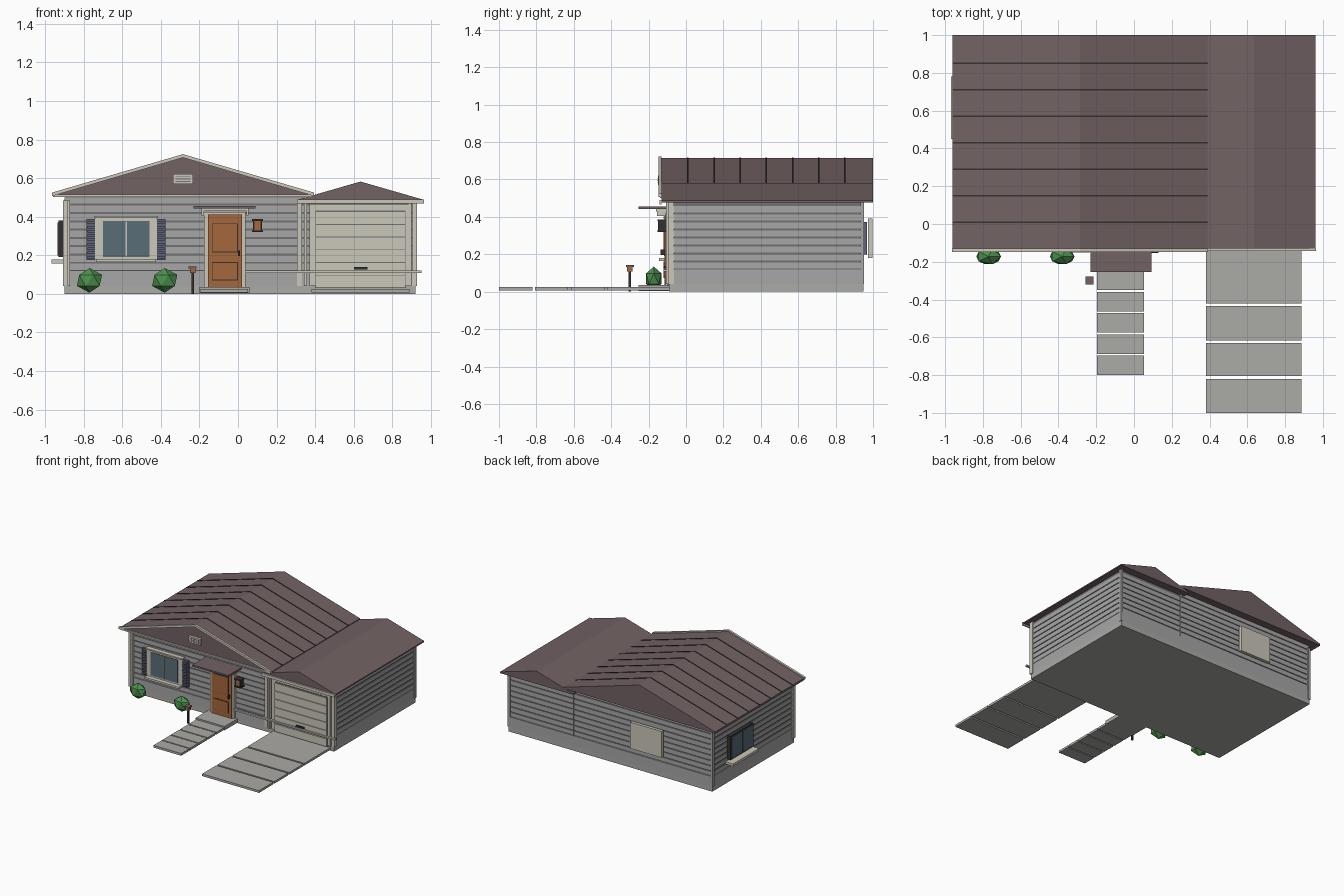
import bpy, bmesh
from mathutils import Vector

if "Cube" in bpy.data.objects:
    bpy.data.objects.remove(bpy.data.objects["Cube"])


def colour(name, r, g, b):
    m = bpy.data.materials.new(name)
    m.use_nodes = True
    m.diffuse_color = (r, g, b, 1)
    m.node_tree.nodes["Principled BSDF"].inputs["Base Color"].default_value = (r, g, b, 1)
    return m


roof = colour("roof_brown", .17, .122, .127)
siding = colour("siding_grey", .39, .385, .385)
shade = colour("siding_gap_grey", .17, .165, .175)
concrete = colour("concrete", .41, .405, .385)
cream = colour("cream_trim", .6, .57, .49)
wood = colour("door_wood", .38, .135, .045)
green = colour("bush_green", .075, .28, .075)
glass = colour("window_glass", .1, .155, .185)
blue = colour("shutter_blue", .12, .13, .19)
dark = colour("dark_metal", .035, .03, .032)


def finish(name, bm, mat):
    bmesh.ops.recalc_face_normals(bm, faces=bm.faces)
    me = bpy.data.meshes.new(name)
    bm.to_mesh(me)
    bm.free()
    me.materials.append(mat)
    ob = bpy.data.objects.new(name, me)
    bpy.context.scene.collection.objects.link(ob)
    return ob


def box(name, mat, x0, x1, y0, y1, z0, z1):
    bm = bmesh.new()
    bmesh.ops.create_cube(bm, size=1)
    lo, hi = Vector((x0, y0, z0)), Vector((x1, y1, z1))
    for v in bm.verts:
        v.co = [l + (c + .5) * (h - l) for l, h, c in zip(lo, hi, v.co)]
    return finish(name, bm, mat)


def prism(name, mat, outline, y0, y1):
    """Extrude an x-z outline along y."""
    bm = bmesh.new()
    face = bm.faces.new([bm.verts.new((x, y0, z)) for x, z in outline])
    ext = bmesh.ops.extrude_face_region(bm, geom=[face])["geom"]
    for v in ext:
        if isinstance(v, bmesh.types.BMVert):
            v.co.y = y1
    return finish(name, bm, mat)


def chevron(xc, half, eave, ridge, t):
    """Bent strip of thickness t following a gable."""
    return [(xc - half, eave), (xc, ridge), (xc + half, eave),
            (xc + half, eave - t), (xc, ridge - t), (xc - half, eave - t)]


X0, X1, XM = -.9, .92, .345     # left wall, garage wall, shared wall
YF, YB = -.085, .945            # front and back walls

# Foundation, plinth and wall cores
box("foundation", concrete, X0, X1, -.09, .95, 0, .04)
box("plinth", siding, X0, X1, YF - .005, YB + .005, .04, .12)
box("main_wall", shade, X0 + .006, XM, YF + .006, YB - .006, .12, .51)
box("garage_wall", shade, XM, X1 - .006, YF + .006, YB - .006, .12, .485)

# Siding boards
pitch = .043
for i in range(9):
    z = .123 + i * pitch
    right = X1 if z + pitch < .49 else XM
    box("siding_board", siding, X0, right, YF, YB, z, z + pitch - .01)

# Corner boards and downpipes
for x in (X0 - .008, .305, X1 - .018):
    box("front_corner_board", cream, x, x + .026, YF - .012, YF + .02, .04, .485)
for x in (.343, .884, -.885):
    box("front_downpipe", cream, x, x + .014, YF - .022, YF, .04, .485)
for x in (X0 - .006, X1 - .014):
    box("back_corner_board", siding, x, x + .02, YB - .012, YB + .008, .04, .48)
box("back_joint", siding, XM - .008, XM + .004, YB - .01, YB + .006, .12, .485)
box("plinth_cap", cream, .04, .95, YF - .035, YF - .018, .108, .12)

# Roofs
RX, RH = -.285, .675
prism("main_roof", roof, [(RX - RH, .505), (RX, .712), (RX + RH, .505)], -.13, 1)
prism("main_roof_slab", roof, chevron(RX, RH, .517, .715, .016), -.13, 1)
for i in range(7):
    y = .01 + i * .14
    prism("roof_seam", dark, chevron(RX, RH, .52, .718, .008), y - .004, y + .004)
prism("rake_trim", cream, chevron(RX, RH + .003, .525, .724, .018), -.148, -.13)
box("main_fascia", cream, RX - RH, RX + RH, -.14, -.13, .502, .514)
GX, GH = .635, .326
prism("garage_roof", roof, [(GX - GH, .478), (GX - GH, .488), (GX, .582),
                            (GX + GH, .488), (GX + GH, .478)], -.13, 1)
box("garage_fascia", cream, GX - GH - .004, GX + GH + .002, -.142, -.13, .467, .49)

# Gable vent
box("vent_frame", cream, -.337, -.233, -.15, -.13, .57, .62)
for i in range(3):
    z = .581 + i * .012
    box("vent_slot", shade, -.325, -.245, -.152, -.149, z, z + .004)

# Front window with shutters
W = YF
box("front_window_frame", cream, -.74, -.42, W - .025, W, .175, .4)
box("front_window_glass", glass, -.7, -.46, W - .029, W, .192, .378)
box("front_window_mullion", cream, -.584, -.576, W - .033, W, .192, .378)
box("front_window_sill", cream, -.735, -.425, W - .06, W, .165, .18)
box("front_window_head", cream, -.745, -.415, W - .035, W, .392, .403)
for x in (-.785, -.425):
    box("shutter", blue, x, x + .05, W - .02, W, .175, .388)
    for i in range(9):
        z = .184 + i * .0222
        box("shutter_slat", blue, x + .006, x + .044, W - .03, W, z, z + .013)

# Front door
box("door_frame", cream, -.177, .04, W - .022, W, .03, .425)
box("door", wood, -.156, .021, W - .03, W, .035, .412)
for z0, z1 in ((.215, .365), (.07, .165)):
    box("door_panel_groove", dark, -.135, .0, W - .031, W, z0, z1)
    box("door_panel", wood, -.131, -.004, W - .036, W, z0 + .004, z1 - .004)
box("door_handle", dark, .001, .01, W - .05, W - .02, .195, .225)

# Door canopy
box("canopy", roof, -.23, .092, -.255, W, .443, .456)
box("canopy_beam", cream, -.19, .055, -.16, W, .43, .443)
for x in (-.188, .043):
    box("canopy_bracket", cream, x, x + .012, -.155, W, .405, .43)

# Wall lantern
box("lantern_arm", dark, .092, .108, -.125, W, .35, .362)
box("lantern_body", wood, .082, .12, -.145, -.11, .328, .378)
for z in (.32, .378):
    box("lantern_cap", dark, .073, .129, -.153, -.102, z, z + .009)
for x in (.078, .117):
    box("lantern_side", dark, x, x + .007, -.149, -.106, .328, .378)

# Garage door
box("garage_door_frame", cream, .37, .9, W - .015, W, .04, .465)
box("garage_door_gaps", shade, .402, .868, W - .017, W, .03, .432)
for i in range(6):
    z = .032 + i * .066
    box("garage_door_panel", cream, .404, .866, W - .024, W, z, z + .062)
box("garage_handle", dark, .6, .67, W - .036, W, .126, .138)

# Left-hand wall window
S = X0
box("side_window_frame", dark, S - .03, S, .47, .76, .19, .38)
for y in (.48, .62):
    box("side_window_glass", glass, S - .035, S, y, y + .13, .2, .37)
box("side_window_sill", cream, S - .068, S, .45, .78, .157, .177)

# Back window with cover panel
box("back_window", blue, -.46, -.22, YB, .968, .2, .372)
box("back_cover_panel", cream, -.48, -.2, .972, .998, .18, .392)

# Doorstep, path and driveway
box("doorstep", concrete, -.2, .06, -.255, W, .005, .036)
for i in range(5):
    y = -.8 + i * .1125
    box("path_slab", concrete, -.195, .053, y, y + .103, .006, .024)
for y0, y1 in ((-1, -.82), (-.806, -.63), (-.616, -.435), (-.421, -.09)):
    box("driveway_slab", concrete, .38, .888, y0, y1, .006, .024)

# Garden post light
box("post", dark, -.242, -.228, -.307, -.293, 0, .115)
box("post_lamp", wood, -.25, -.22, -.315, -.285, .108, .132)
box("post_cap", roof, -.256, -.214, -.321, -.279, .132, .142)

# Bushes
for x in (-.77, -.38):
    bm = bmesh.new()
    bmesh.ops.create_icosphere(bm, subdivisions=1, radius=1)
    for v in bm.verts:
        v.co = (x + v.co.x * .073, -.172 + v.co.y * .048, .07 + v.co.z * .064)
    finish("bush", bm, green)
